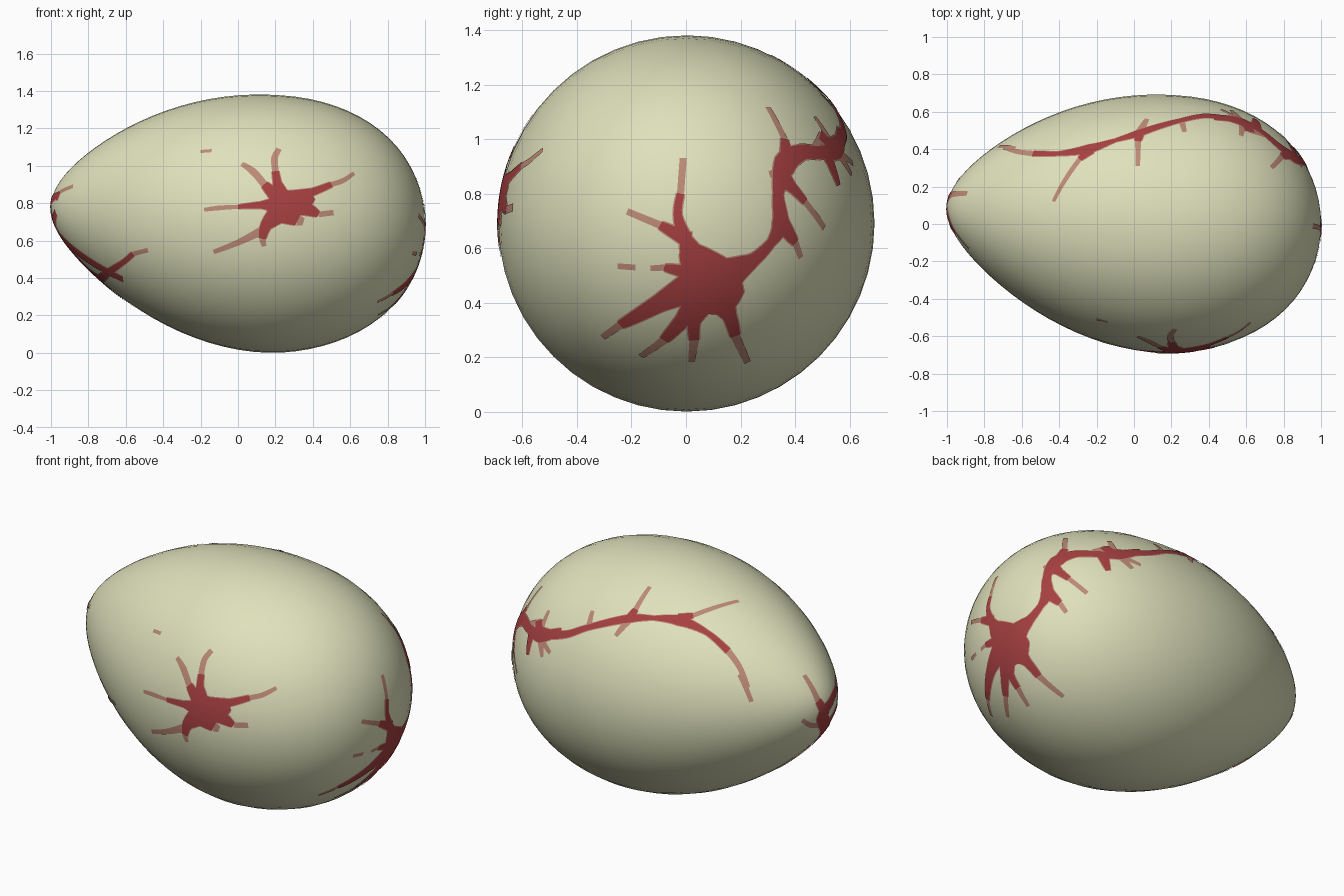
import bpy, bmesh, math
from mathutils import Vector

if "Cube" in bpy.data.objects:
    bpy.data.objects.remove(bpy.data.objects["Cube"])

V = Vector
MID = V((0, 0, 0.69))


def material(name, rgb):
    m = bpy.data.materials.new(name)
    m.diffuse_color = (*rgb, 1)
    m.use_nodes = True
    m.node_tree.nodes["Principled BSDF"].inputs["Base Color"].default_value = m.diffuse_color
    return m


# egg shape: radius and slightly drooping axis as functions of x
def radius(x):
    return math.sqrt(max(0, 1 - x * x)) * (0.68 + 0.125 * x - 0.05 * x * x + 0.055 * x ** 3)


def axis(x):
    t = max(0, (0.25 - x) / 1.25) ** 1.5
    return V((x, 0.08 * t, 0.689 + 0.09 * t))


def inside(p):
    return abs(p.x) < 1 and (p - axis(p.x)).length < radius(p.x)


def bisect(a, b):
    for _ in range(24):
        m = (a + b) / 2
        if inside(m):
            a = m
        else:
            b = m
    return a


def snap(p):
    d = (p - MID).normalized()
    return bisect(MID, MID + d * 1.6)


def normal(p):
    h = 0.01
    ref = V((0, 0, 1)) if abs(p.x) > 0.8 else V((1, 0, 0))
    n0 = (p - MID).normalized()
    a = n0.cross(ref).normalized()
    b = n0.cross(a)
    n = (snap(p + a * h) - snap(p - a * h)).cross(snap(p + b * h) - snap(p - b * h)).normalized()
    return n if n.dot(n0) > 0 else -n


# drawing views: origin, right, up, toward the viewer
A, E = math.radians(35), math.radians(27)
sa, ca, se, ce = math.sin(A), math.cos(A), math.sin(E), math.cos(E)
O = V((0, 0, 0))
VIEWS = {
    "front": (O, V((1, 0, 0)), V((0, 0, 1)), V((0, -1, 0))),
    "right": (O, V((0, 1, 0)), V((0, 0, 1)), V((1, 0, 0))),
    "left": (O, V((0, -1, 0)), V((0, 0, 1)), V((-1, 0, 0))),
    "top": (O, V((1, 0, 0)), V((0, 1, 0)), V((0, 0, 1))),
    "back": (MID, V((-ca, -sa, 0)), V((sa * se, -ca * se, ce)), V((-sa * ce, ca * ce, se))),
    "below": (MID, V((-ca, sa, 0)), V((sa * se, ca * se, ce)), V((sa * ce, ca * ce, -se))),
}


def project(view, u, v):
    o, r, up, c = VIEWS[view]
    p = o + r * u + up * v
    for i in range(250):
        q = p + c * (2.5 - i * 0.02)
        if inside(q):
            return bisect(q, q + c * 0.02)
    return snap(p + c * c.dot(MID - p))


def ribbon(bm, pts, lift, grow=0):
    # smooth path on the shell, widened into a thin painted strip
    pts = [pts[0]] + pts + [pts[-1]]
    path = []
    for k in range(1, len(pts) - 2):
        p0, p1, p2, p3 = (q[0] for q in pts[k - 1:k + 3])
        n = max(3, int((p2 - p1).length / 0.02))
        for i in range(n + (k == len(pts) - 3)):
            t = i / n
            p = 0.5 * (2 * p1 + (p2 - p0) * t + (2 * p0 - 5 * p1 + 4 * p2 - p3) * t * t
                       + (3 * p1 - p0 - 3 * p2 + p3) * t ** 3)
            w = pts[k][1] * (1 - t) + pts[k + 1][1] * t
            path.append((snap(p), w + grow))
    rows = []
    for i, (p, w) in enumerate(path):
        tan = path[min(i + 1, len(path) - 1)][0] - path[max(i - 1, 0)][0]
        side = normal(p).cross(tan).normalized()
        row = []
        for j in range(-3, 4):
            q = snap(p + side * w * j / 3)
            row.append(bm.verts.new(q + normal(q) * lift))
        rows.append(row)
    for a, b in zip(rows, rows[1:]):
        for j in range(6):
            bm.faces.new((a[j], b[j], b[j + 1], a[j + 1]))


core_bm, tip_bm = bmesh.new(), bmesh.new()


def vein(view, core, tip=()):
    # dark core with a faint rim, then a pale tip that carries on from it
    c = [(project(view, u, v), w) for u, v, w in core]
    t = [(project(view, u, v), w) for u, v, w in tip]
    if len(c) > 1:
        ribbon(core_bm, c, 0.004)
        ribbon(tip_bm, c, 0.0025, 0.005)
    if t:
        ribbon(tip_bm, c[-1:] + t, 0.0025)


def finish(name, bm, mat):
    me = bpy.data.meshes.new(name)
    bm.to_mesh(me)
    bm.free()
    me.materials.append(mat)
    me.polygons.foreach_set("use_smooth", [True] * len(me.polygons))
    ob = bpy.data.objects.new(name, me)
    bpy.context.collection.objects.link(ob)
    return ob


# shell
bm = bmesh.new()
SEG, RINGS = 48, 40
rings = []
for i in range(1, RINGS):
    x = -math.cos(math.pi * i / RINGS)
    c, r = axis(x), radius(x)
    rings.append([bm.verts.new(c + V((0, r * math.cos(a), r * math.sin(a))))
                  for a in (2 * math.pi * k / SEG for k in range(SEG))])
ends = bm.verts.new(axis(-1)), bm.verts.new(axis(1))
for k in range(SEG):
    n = (k + 1) % SEG
    for a, b in zip(rings, rings[1:]):
        bm.faces.new((a[k], a[n], b[n], b[k]))
    bm.faces.new((ends[0], rings[0][n], rings[0][k]))
    bm.faces.new((ends[1], rings[-1][k], rings[-1][n]))
bmesh.ops.recalc_face_normals(bm, faces=bm.faces)
finish("egg_shell", bm, material("pale cream green", (0.74, 0.75, 0.50)))

# star on the front
vein("front", [(.15, .78, .02), (.20, .79, .05), (.26, .79, .085), (.33, .80, .06), (.40, .84, .02)])
vein("front", [(.27, .82, .05), (.40, .86, .02), (.50, .90, .014)], [(.56, .92, .014), (.62, .96, .01)])
vein("front", [(.23, .82, .06), (.21, .91, .022), (.20, .97, .018)], [(.195, 1.04, .018), (.22, 1.09, .015)])
vein("front", [(.21, .83, .04), (.14, .90, .02)], [(.08, .97, .02), (.02, 1.01, .012)])
vein("front", [(.20, .79, .045), (.12, .79, .018), (0, .78, .01)], [(-.10, .775, .013), (-.18, .765, .01)])
vein("front", [(.22, .75, .06), (.15, .68, .03), (.13, .61, .018)], [(.14, .57, .012)])
vein("front", [(.14, .66, .025)], [(0, .59, .016), (-.13, .54, .012)])
vein("front", [(.24, .75, .06), (.32, .71, .03)], [(.35, .70, .02)])
vein("front", [(.31, .79, .05), (.39, .76, .03), (.43, .74, .015)], [(.51, .75, .015)])
vein("front", [(-.20, 1.075, .01)], [(-.14, 1.08, .01)])

# large star on the blunt end
vein("right", [(.0, .60, .03), (.08, .50, .10), (.10, .43, .115), (.09, .36, .06)])
vein("right", [(.05, .52, .07), (.0, .63, .025), (-.03, .72, .015), (-.02, .80, .013)], [(-.01, .93, .013)])
vein("right", [(.01, .63, .03), (-.095, .685, .014)], [(-.215, .735, .012)])
vein("right", [(.03, .51, .03), (-.08, .53, .012)], [(-.13, .527, .01)])
vein("right", [(-.25, .535, .011)], [(-.185, .53, .011)])
vein("right", [(.04, .47, .07), (-.095, .40, .035), (-.24, .32, .016)], [(-.305, .275, .012)])
vein("right", [(.05, .41, .06), (-.01, .34, .03), (-.08, .265, .018)], [(-.165, .205, .012)])
vein("right", [(.06, .40, .05), (.03, .33, .022), (.03, .265, .018)], [(.02, .187, .012)])
vein("right", [(.12, .42, .06), (.16, .35, .025), (.18, .28, .018)], [(.225, .183, .012)])

# winding vein with side branches
vein("right", [(.13, .49, .08), (.20, .53, .045), (.25, .56, .025), (.31, .62, .018), (.345, .69, .035),
               (.337, .80, .022), (.36, .905, .045), (.42, .95, .03), (.49, .95, .025), (.55, .96, .035),
               (.565, 1.03, .02)])
vein("right", [(.35, .69, .035), (.40, .62, .015)], [(.42, .565, .012)])
vein("right", [(.35, .86, .045), (.39, .82, .022), (.435, .77, .014)], [(.505, .675, .013)])
vein("right", [(.37, .92, .035), (.36, 1.0, .016)], [(.30, 1.115, .012)])
vein("right", [(.35, .88, .02)], [(.305, .87, .012)])
vein("right", [(.51, .95, .035), (.557, .83, .012)])
vein("right", [(.56, .95, .02)], [(.61, .91, .012)])
vein("right", [(.47, .96, .02)], [(.495, 1.02, .012)])

# long vein over the back
vein("top", [(.62, .49, .03), (.58, .535, .03), (.40, .575, .02), (.245, .55, .016), (.03, .485, .024),
             (-.10, .445, .012), (-.24, .40, .03), (-.40, .375, .014), (-.54, .375, .018)],
     [(-.62, .385, .016), (-.69, .405, .014)])
vein("back", [(.29, -.04, .015)], [(.353, -.187, .012)])
vein("top", [(-.23, .395, .03), (-.29, .345, .015)], [(-.345, .27, .014), (-.43, .12, .01)])
vein("top", [(.03, .49, .03), (.022, .44, .016)], [(.02, .31, .012)])
vein("top", [(.03, .49, .025)], [(.07, .56, .012)])
vein("top", [(.25, .56, .02)], [(.27, .49, .012)])
vein("top", [(.57, .55, .03)], [(.52, .605, .012)])
vein("top", [(.58, .54, .025)], [(.57, .47, .012)])

# small star on the pointed end
vein("back", [(.715, -.37, .02), (.738, -.283, .04), (.78, -.18, .025), (.807, -.10, .015)])
vein("front", [(-.97, .82, .018), (-.95, .86, .012)], [(-.88, .89, .011)])
vein("back", [(.75, -.26, .03), (.71, -.18, .018)], [(.636, -.043, .012)])
vein("back", [(.735, -.30, .025)], [(.674, -.31, .016), (.626, -.283, .012)])
vein("left", [(-.07, .66, .045), (-.02, .55, .025), (.0, .42, .03)])
vein("left", [(-.06, .68, .03), (.03, .75, .018)])
vein("left", [(.0, .44, .025), (.05, .41, .022)])
vein("front", [(-.77, .385, .025), (-.72, .41, .022), (-.62, .48, .013), (-.56, .53, .013)], [(-.48, .55, .012)])
vein("left", [(.0, .42, .03), (-.02, .34, .018), (-.02, .29, .012)], [(-.02, .25, .01)])

finish("vein_cores", core_bm, material("dark red", (0.38, 0.05, 0.052)))
finish("vein_tips", tip_bm, material("faded rose", (0.50, 0.25, 0.18)))
